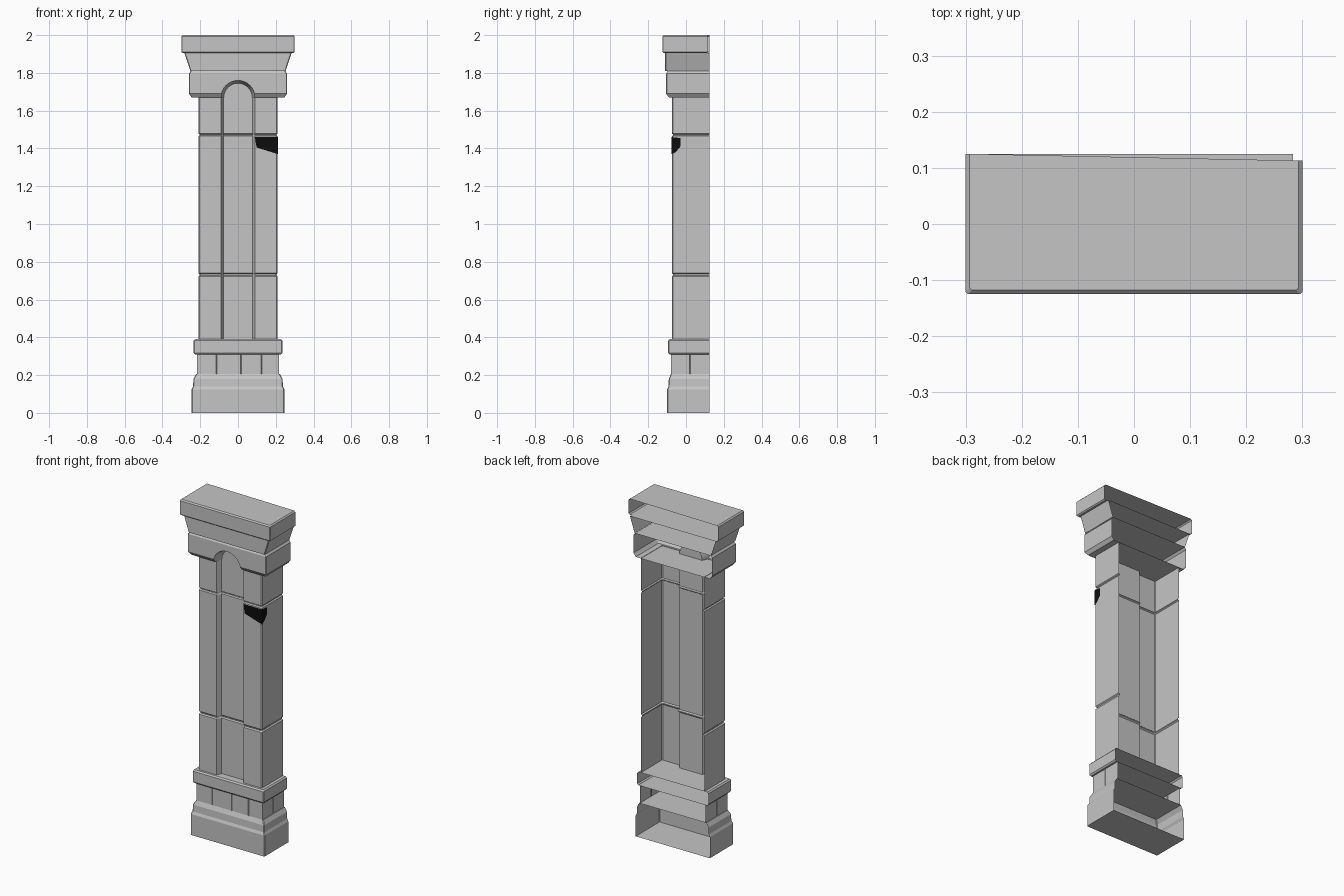
import bpy, bmesh, math

cube = bpy.data.objects.get("Cube")
if cube:
    bpy.data.objects.remove(cube, do_unlink=True)

BACK = 0.125        # open rear plane
PANEL_Y = -0.045    # recessed panel depth


def material(name, rgb):
    m = bpy.data.materials.new(name)
    m.use_nodes = True
    m.diffuse_color = (*rgb, 1)
    bsdf = m.node_tree.nodes["Principled BSDF"]
    bsdf.inputs["Base Color"].default_value = (*rgb, 1)
    bsdf.inputs["Roughness"].default_value = 0.8
    return m


stone = material("grey stone", (0.56, 0.56, 0.56))
dark = material("black chip", (0.004, 0.004, 0.004))


def make_object(name, bm, mat):
    me = bpy.data.meshes.new(name)
    bm.to_mesh(me)
    bm.free()
    me.materials.append(mat)
    ob = bpy.data.objects.new(name, me)
    bpy.context.collection.objects.link(ob)
    return ob


def loft(rings):
    """Closed solid through equal-length rings of 3D points."""
    bm = bmesh.new()
    loops = [[bm.verts.new(p) for p in r] for r in rings]
    n = len(loops[0])
    for a, b in zip(loops, loops[1:]):
        for i in range(n):
            j = (i + 1) % n
            bm.faces.new((a[i], a[j], b[j], b[i]))
    bm.faces.new(loops[0])
    bm.faces.new(loops[-1])
    bmesh.ops.recalc_face_normals(bm, faces=bm.faces)
    return bm


def plan(w, yf, z, c=0.004):
    """Plain rectangular plan with chamfered front corners."""
    return [(-w, BACK, z), (-w, yf + c, z), (-w + c, yf, z),
            (w - c, yf, z), (w, yf + c, z), (w, BACK, z)]


def open_up(ob, bottom=True, top=True):
    """Remove the rear faces and any unwanted end caps."""
    bm = bmesh.new()
    bm.from_mesh(ob.data)
    zs = [v.co.z for v in bm.verts]
    lo, hi = min(zs), max(zs)
    gone = []
    for f in bm.faces:
        co = [v.co for v in f.verts]
        if (all(p.y > BACK - 1e-4 for p in co)
                or (not bottom and all(p.z < lo + 1e-4 for p in co))
                or (not top and all(p.z > hi - 1e-4 for p in co))):
            gone.append(f)
    bmesh.ops.delete(bm, geom=gone, context='FACES')
    bm.to_mesh(ob.data)
    bm.free()


def tier(name, rings, bottom=True, top=True):
    ob = make_object(name, loft([plan(*r) for r in rings]), stone)
    open_up(ob, bottom, top)
    return ob


# Stepped foot
tier("foot", [(0.245, -0.10, 0), (0.245, -0.10, 0.125), (0.238, -0.093, 0.14),
              (0.236, -0.091, 0.18), (0.222, -0.08, 0.205)])


# Plinth course with thin joints between its stones
def plinth_plan(z, w=0.218, yf=-0.08, g=0.0025, d=0.004):
    pts = [(-w, BACK), (-w, 0.02 + g), (-w + d, 0.02), (-w, 0.02 - g), (-w, yf)]
    for x in (-0.115, 0.015, 0.125):
        pts += [(x - g, yf), (x, yf + d), (x + g, yf)]
    pts += [(w, yf), (w, 0.02 - g), (w - d, 0.02), (w, 0.02 + g), (w, BACK)]
    return [(x, y, z) for x, y in pts]


plinth = make_object("plinth_stones", loft([plinth_plan(0.205), plinth_plan(0.31)]), stone)
open_up(plinth, False, False)

# Band under the shaft
tier("base_band", [(0.228, -0.088, 0.31), (0.235, -0.095, 0.318),
                   (0.235, -0.095, 0.382), (0.228, -0.088, 0.39)])


# Shaft with recessed front panel and two horizontal joints
def shaft_plan(z, d):
    w, yf, c, p = 0.21 - d, -0.075 + d, 0.005, PANEL_Y + d
    half = [(w, BACK), (w, yf + c), (w - c, yf), (0.09, yf), (0.076, p)]
    return ([(-x, y, z) for x, y in half] + [(x, y, z) for x, y in reversed(half)])


levels = [(0.39, 0)]
for z, h in ((0.731, 0.009), (1.472, 0.007)):
    levels += [(z - h, 0), (z - h / 3, 0.007), (z + h / 3, 0.007), (z + h, 0)]
levels.append((1.672, 0))
shaft = make_object("shaft", loft([shaft_plan(z, d) for z, d in levels]), stone)
open_up(shaft, False, False)

# Capital block with the arched head of the panel cut into it
capital = make_object("capital_block", loft([plan(*r) for r in (
    (0.245, -0.09, 1.67), (0.26, -0.105, 1.69),
    (0.26, -0.105, 1.797), (0.25, -0.097, 1.81))]), stone)


def arch_ring(r, y, steps=16):
    pts = [(r, y, 1.6)]
    pts += [(r * math.cos(math.pi * i / steps), y, 1.67 + r * math.sin(math.pi * i / steps))
            for i in range(steps + 1)]
    return pts + [(-r, y, 1.6)]


cutter = make_object("arch_cutter", loft([arch_ring(0.094, -0.13), arch_ring(0.09, -0.105),
                                          arch_ring(0.075, PANEL_Y)]), stone)
cutter.hide_render = True
mod = capital.modifiers.new("arch", 'BOOLEAN')
mod.operation = 'DIFFERENCE'
mod.solver = 'EXACT'
mod.object = cutter
bpy.context.view_layer.update()
cut = bpy.data.meshes.new_from_object(
    capital.evaluated_get(bpy.context.evaluated_depsgraph_get()))
capital.modifiers.clear()
capital.data = cut
bpy.data.objects.remove(cutter, do_unlink=True)
open_up(capital)

# Flared frieze: sloping sides, upright front
tier("flared_frieze", [(0.252, -0.11, 1.81), (0.283, -0.11, 1.904)], bottom=False)

# Top slab, its rear edge slightly out of square
slab = tier("top_slab", [(0.293, -0.118, 1.905), (0.30, -0.125, 1.911),
                         (0.30, -0.125, 1.993), (0.293, -0.118, 2.0)])
for v in slab.data.vertices:
    if v.co.x > 0.28 and v.co.y > 0.12:
        v.co.y = 0.113

# Dark chip wrapping the corner of the shaft
chip = bmesh.new()
yf, xs = -0.0765, 0.2115
corner_top, corner_low = chip.verts.new((xs, yf, 1.46)), chip.verts.new((xs, yf, 1.37))
front = [chip.verts.new((x, yf, z)) for x, z in ((0.098, 1.405), (0.09, 1.46))]
side = [chip.verts.new((xs, y, z)) for y, z in ((-0.055, 1.38), (-0.03, 1.41), (-0.03, 1.455))]
chip.faces.new([corner_top, front[1], front[0], corner_low])
chip.faces.new([corner_top, corner_low] + side)
make_object("corner_chip", chip, dark)
